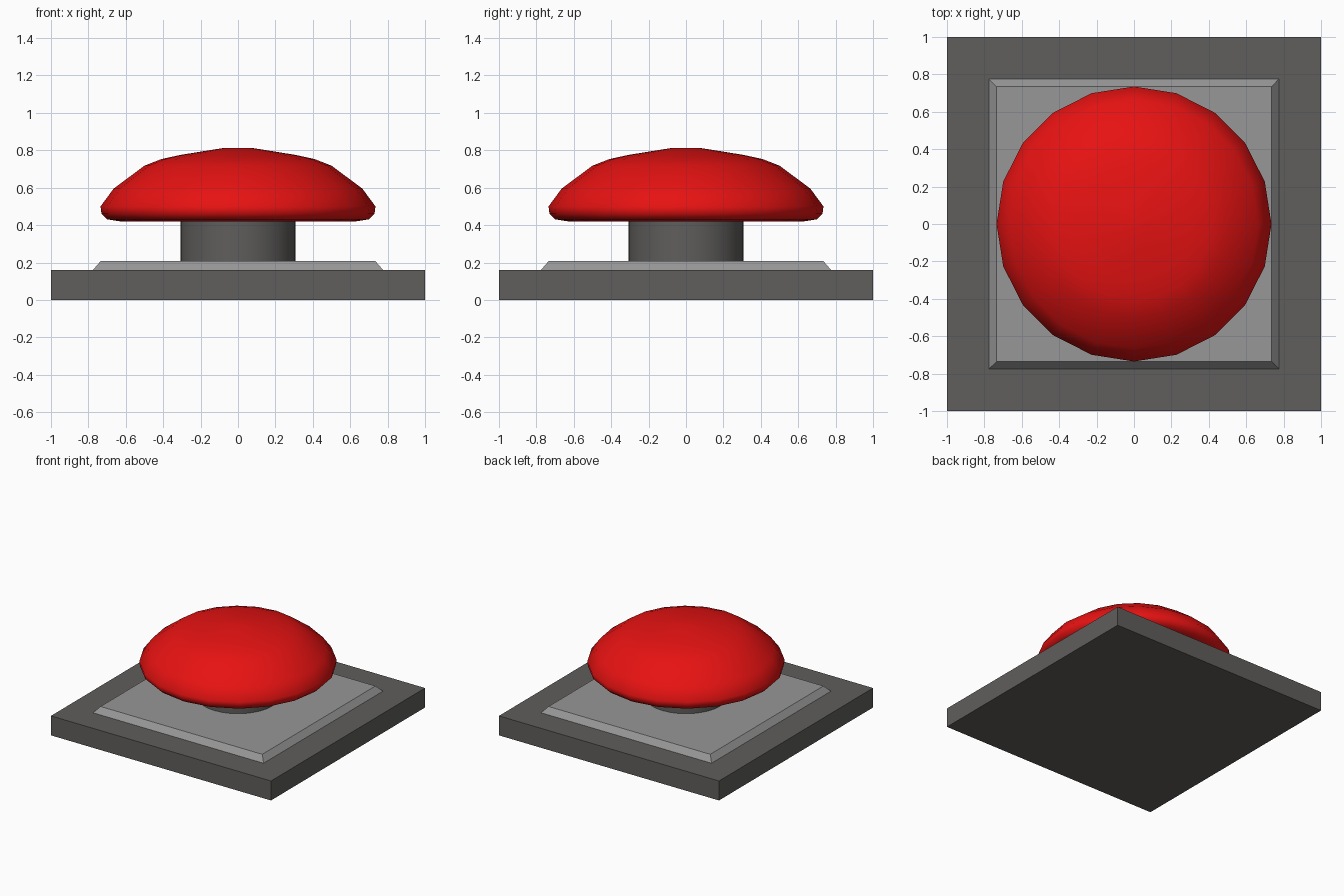
import bpy
import math

if "Cube" in bpy.data.objects:
    bpy.data.objects.remove(bpy.data.objects["Cube"])


def material(name, rgb):
    m = bpy.data.materials.new(name)
    m.diffuse_color = (*rgb, 1)
    m.use_nodes = True
    m.node_tree.nodes["Principled BSDF"].inputs["Base Color"].default_value = m.diffuse_color
    return m


DARK = material("dark grey", (0.115, 0.112, 0.107))
LIGHT = material("light grey", (0.31, 0.31, 0.31))
RED = material("button red", (0.80, 0.006, 0.006))


def lathe(name, profile, sides, mat, smooth_angle):
    """Closed solid of revolution from (radius, z) points, bottom to top."""
    verts, faces = [], []
    for r, z in profile:
        for i in range(sides):
            a = 2 * math.pi * i / sides
            verts.append((r * math.cos(a), r * math.sin(a), z))
    for k in range(len(profile) - 1):
        for i in range(sides):
            j = (i + 1) % sides
            faces.append((k * sides + i, k * sides + j,
                          (k + 1) * sides + j, (k + 1) * sides + i))
    faces.append(tuple(reversed(range(sides))))
    faces.append(tuple(range(len(verts) - sides, len(verts))))
    mesh = bpy.data.meshes.new(name)
    mesh.from_pydata(verts, [], faces)
    mesh.materials.append(mat)
    ob = bpy.data.objects.new(name, mesh)
    bpy.context.collection.objects.link(ob)
    if smooth_angle:
        bpy.ops.object.select_all(action='DESELECT')
        ob.select_set(True)
        bpy.context.view_layer.objects.active = ob
        bpy.ops.object.shade_smooth_by_angle(angle=math.radians(smooth_angle))
    return ob


def square_block(name, half_low, half_high, z0, z1, mat):
    """Square frustum: a four-sided lathe turned to line up with the axes."""
    d = math.sqrt(2)
    ob = lathe(name, [(half_low * d, z0), (half_high * d, z1)], 4, mat, 0)
    for v in ob.data.vertices:
        x, y, z = v.co
        v.co = ((x - y) / d, (x + y) / d, z)


# Base slab and raised bevelled plate
square_block("base", 1.0, 1.0, 0.0, 0.16, DARK)
square_block("raised_plate", 0.78, 0.735, 0.155, 0.207, LIGHT)

# Stem
lathe("stem", [(0.308, 0.19), (0.308, 0.43)], 32, DARK, 40)

# Mushroom cap
lathe("button_cap",
      [(0.63, 0.42), (0.70, 0.431), (0.73, 0.46), (0.735, 0.50),
       (0.665, 0.595), (0.50, 0.718), (0.41, 0.753), (0.31, 0.775),
       (0.08, 0.812)],
      20, RED, 60)
